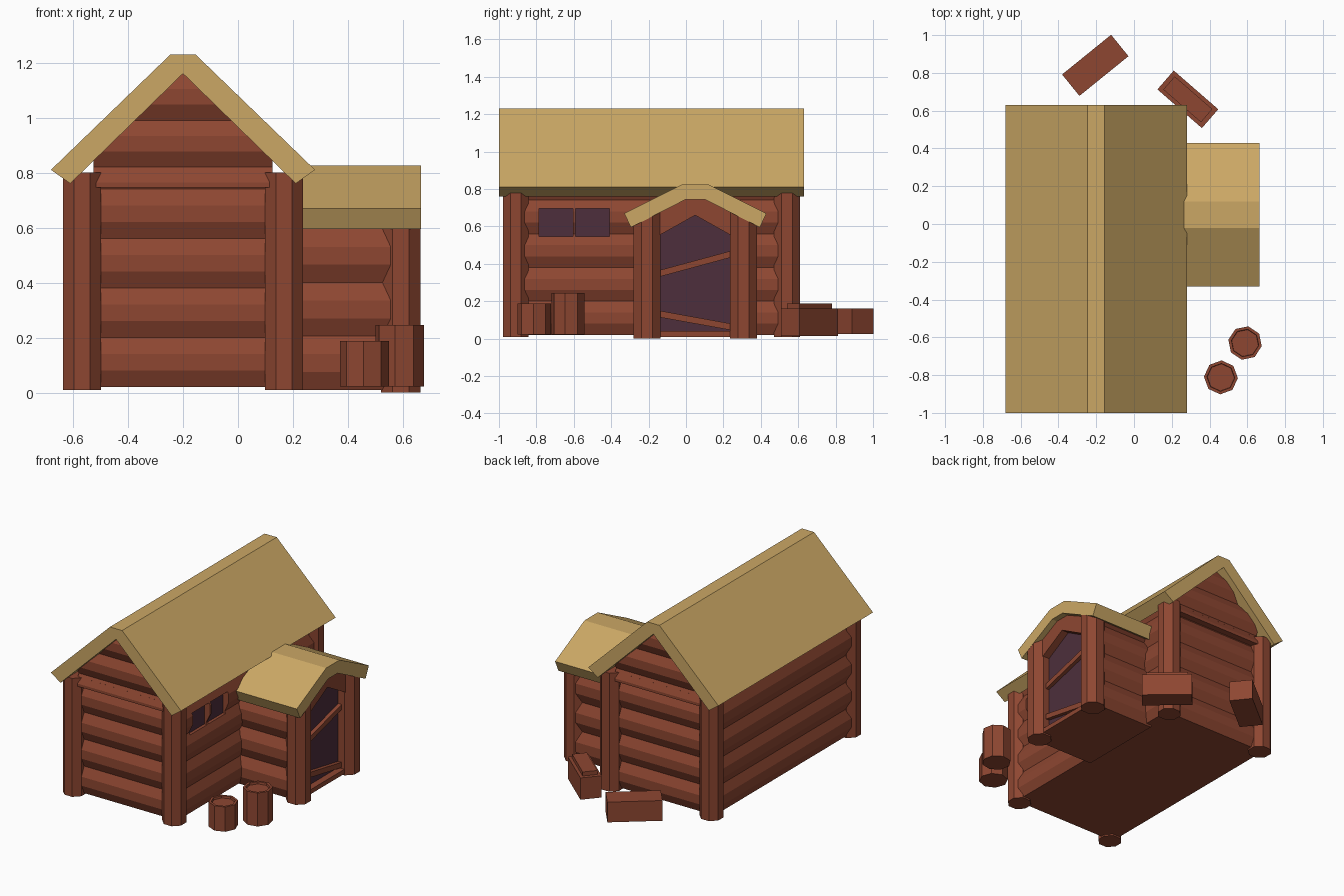
import bpy, bmesh, math
from mathutils import Vector

if "Cube" in bpy.data.objects:
    bpy.data.objects.remove(bpy.data.objects["Cube"])


def material(name, rgb):
    m = bpy.data.materials.new(name)
    m.diffuse_color = (*rgb, 1)
    m.use_nodes = True
    m.node_tree.nodes["Principled BSDF"].inputs["Base Color"].default_value = m.diffuse_color
    return m


WOOD = material("red_brown_wood", (0.27, 0.062, 0.031))
THATCH = material("straw_tan", (0.60, 0.39, 0.13))
DARK = material("dark_plum", (0.075, 0.028, 0.045))


def finish(name, bm, mat):
    bmesh.ops.recalc_face_normals(bm, faces=bm.faces[:])
    mesh = bpy.data.meshes.new(name)
    bm.to_mesh(mesh)
    bm.free()
    mesh.materials.append(mat)
    ob = bpy.data.objects.new(name, mesh)
    bpy.context.collection.objects.link(ob)
    return ob


def solid(loop_a, loop_b):
    """Closed prism between two matching loops of 3D points."""
    bm = bmesh.new()
    a = [bm.verts.new(p) for p in loop_a]
    b = [bm.verts.new(p) for p in loop_b]
    n = len(a)
    for i in range(n):
        j = (i + 1) % n
        bm.faces.new((a[i], a[j], b[j], b[i]))
    bm.faces.new(a)
    bm.faces.new(b)
    return bm


def along_x(name, yz, x0, x1, mat):
    return finish(name, solid([(x0, y, z) for y, z in yz], [(x1, y, z) for y, z in yz]), mat)


def along_y(name, xz, y0, y1, mat):
    return finish(name, solid([(x, y0, z) for x, z in xz], [(x, y1, z) for x, z in xz]), mat)


def box(name, lo, hi, mat, centre=(0, 0), angle=0):
    (x0, y0, z0), (x1, y1, z1) = lo, hi
    ring = [(x0, y0), (x1, y0), (x1, y1), (x0, y1)]
    c, s = math.cos(angle), math.sin(angle)
    ring = [(centre[0] + x * c - y * s, centre[1] + x * s + y * c) for x, y in ring]
    return finish(name, solid([(*p, z0) for p in ring], [(*p, z1) for p in ring]), mat)


def octagon(x, y, half, z, turn=0.0):
    r = half / math.cos(math.pi / 8)
    return [(x + r * math.cos(math.pi / 8 + turn + k * math.pi / 4),
             y + r * math.sin(math.pi / 8 + turn + k * math.pi / 4), z) for k in range(8)]


def post(name, x, y, z0, z1, half=0.069):
    finish(name, solid(octagon(x, y, half, z0), octagon(x, y, half, z1)), WOOD)


def log_wall(a, b, z0, step, count, bulge=0.028, top=None):
    """Stack of faceted logs from a to b; the outside is to the right of a->b."""
    a, b = Vector((*a, 0)), Vector((*b, 0))
    d = (b - a).normalized()
    out = Vector((d.y, -d.x, 0))
    prof = []
    for k in range(count):
        z = z0 + k * step
        prof += [(0, z), (bulge, z + step / 3), (bulge, z + 2 * step / 3)]
    prof.append((0, z0 + count * step))
    if top:
        prof.append((bulge, top))
    prof += [(-0.07, prof[-1][1]), (-0.07, z0)]
    return solid([a + out * o + Vector((0, 0, z)) for o, z in prof],
                 [b + out * o + Vector((0, 0, z)) for o, z in prof])


# Main house footprint (post centres)
XL, XR, YF, YB = -0.567, 0.167, -0.91, 0.54
XM, YM = (XL + XR) / 2, (YF + YB) / 2

for n, x in (("left", XL), ("right", XR)):
    for m, y in (("front", YF), ("back", YB)):
        post(f"{m}_{n}_corner_post", x, y, 0.01, 0.80)

# Log walls
sides = {"front": ((XL, YF), (XR, YF)), "right": ((XR + 0.022, YF), (XR + 0.022, YB)),
         "back": ((XR, YB), (XL, YB)), "left": ((XL - 0.022, YB), (XL - 0.022, YF))}
walls = {n: finish(f"{n}_log_wall", log_wall(a, b, 0.02, 0.18, 4, top=0.80), WOOD)
         for n, (a, b) in sides.items()}
box("house_floor", (XL, YF, 0.02), (XR, YB, 0.04), WOOD)

# Gable logs, trimmed to the roof slopes
for n, a, b in (("front", (XM - 0.325, YF - 0.018), (XM + 0.325, YF - 0.018)),
                ("back", (XM + 0.325, YB + 0.018), (XM - 0.325, YB + 0.018))):
    bm = log_wall(a, b, 0.65, 0.17, 3)
    for co, no in (((0, 0, 0.745), (0, 0, -1)), ((XM, 0, 1.18), (0.40, 0, 0.41)),
                   ((XM, 0, 1.18), (-0.40, 0, 0.41))):
        cut = bmesh.ops.bisect_plane(bm, geom=bm.verts[:] + bm.edges[:] + bm.faces[:],
                                     plane_co=co, plane_no=no, clear_outer=True)
        edges = [e for e in cut["geom_cut"] if isinstance(e, bmesh.types.BMEdge)]
        bmesh.ops.holes_fill(bm, edges=edges, sides=0)
    finish(f"{n}_gable_logs", bm, WOOD)

# Main roof
along_y("main_roof", [(-0.68, 0.81), (-0.245, 1.23), (-0.155, 1.23), (0.28, 0.81),
                      (0.21, 0.76), (-0.20, 1.16), (-0.61, 0.76)], -1.0, 0.63, THATCH)

# Recessed windows in the right wall
for i, (y0, y1) in enumerate(((-0.785, -0.605), (-0.59, -0.41))):
    cutter = box(f"window_cutter_{i + 1}", (0.172, y0, 0.545), (0.30, y1, 0.695), WOOD)
    cutter.hide_render = True
    cutter.hide_viewport = True
    mod = walls["right"].modifiers.new("window", 'BOOLEAN')
    mod.operation, mod.object, mod.solver = 'DIFFERENCE', cutter, 'EXACT'
    box(f"window_pane_{i + 1}", (0.170, y0, 0.545), (0.176, y1, 0.695), DARK)

# Porch: posts, log sides, floor
PX, PY, PW = 0.592, 0.049, 0.258
for n, s in (("front", -1), ("back", 1)):
    post(f"porch_{n}_post", PX, PY + s * PW, 0.0, 0.68, 0.072)
    a, b = (0.15, PY + s * (PW + 0.035)), (PX, PY + s * (PW + 0.035))
    if s > 0:
        a, b = b, a
    finish(f"porch_{n}_log_wall", log_wall(a, b, 0.01, 0.195, 3, 0.03, 0.62), WOOD)
box("porch_floor", (0.15, PY - PW, 0.01), (PX, PY + PW, 0.03), WOOD)

# Porch roof
along_x("porch_roof", [(-0.33, 0.67), (-0.02, 0.825), (0.12, 0.825), (0.43, 0.67),
                       (0.395, 0.595), (0.10, 0.745), (0.0, 0.745), (-0.295, 0.595)],
        0.20, 0.665, THATCH)

# Doorway: arch, sill, dark panel and slanted planks
D0, D1 = -0.145, 0.243
along_x("door_arch", [(D0 - 0.02, 0.54), (PY, 0.66), (D1 + 0.02, 0.54), (D1 + 0.02, 0.665),
                      (0.10, 0.75), (0.0, 0.75), (D0 - 0.02, 0.665)], 0.54, 0.625, WOOD)
box("door_sill", (0.54, D0, 0.01), (0.62, D1, 0.04), WOOD)
along_x("door_panel", [(D0, 0.03), (D1, 0.03), (D1, 0.57), (PY, 0.68), (D0, 0.57)],
        0.567, 0.575, DARK)
for n, zl, zr in (("upper", 0.33, 0.435), ("lower", 0.115, 0.045)):
    along_x(f"door_{n}_plank", [(D0, zl), (D1, zr), (D1, zr + 0.035), (D0, zl + 0.035)],
            0.57, 0.60, WOOD)

# Barrels with a sunken top
for n, x, y, h, turn in (("tall", 0.588, -0.63, 0.245, 0.2), ("short", 0.46, -0.812, 0.187, 0.35)):
    bm = solid(octagon(x, y, 0.083, 0.022, turn), octagon(x, y, 0.083, h, turn))
    bm.normal_update()
    lid = max(bm.faces, key=lambda f: f.calc_center_median().z)
    bmesh.ops.recalc_face_normals(bm, faces=bm.faces[:])
    bmesh.ops.inset_region(bm, faces=[lid], thickness=0.016)
    ring = bmesh.ops.inset_region(bm, faces=[lid], thickness=0.002)
    for v in lid.verts:
        v.co.z -= 0.014
    finish(f"{n}_barrel", bm, WOOD)

# Crates behind the house
box("long_crate", (-0.167, -0.073, 0.025), (0.167, 0.073, 0.16), WOOD, (-0.205, 0.84), math.radians(39))
box("lidded_crate", (-0.156, -0.066, 0.015), (0.156, 0.066, 0.16), WOOD, (0.285, 0.66), math.radians(-41))
box("crate_lid", (-0.132, -0.046, 0.155), (0.132, 0.046, 0.187), WOOD, (0.285, 0.66), math.radians(-41))
